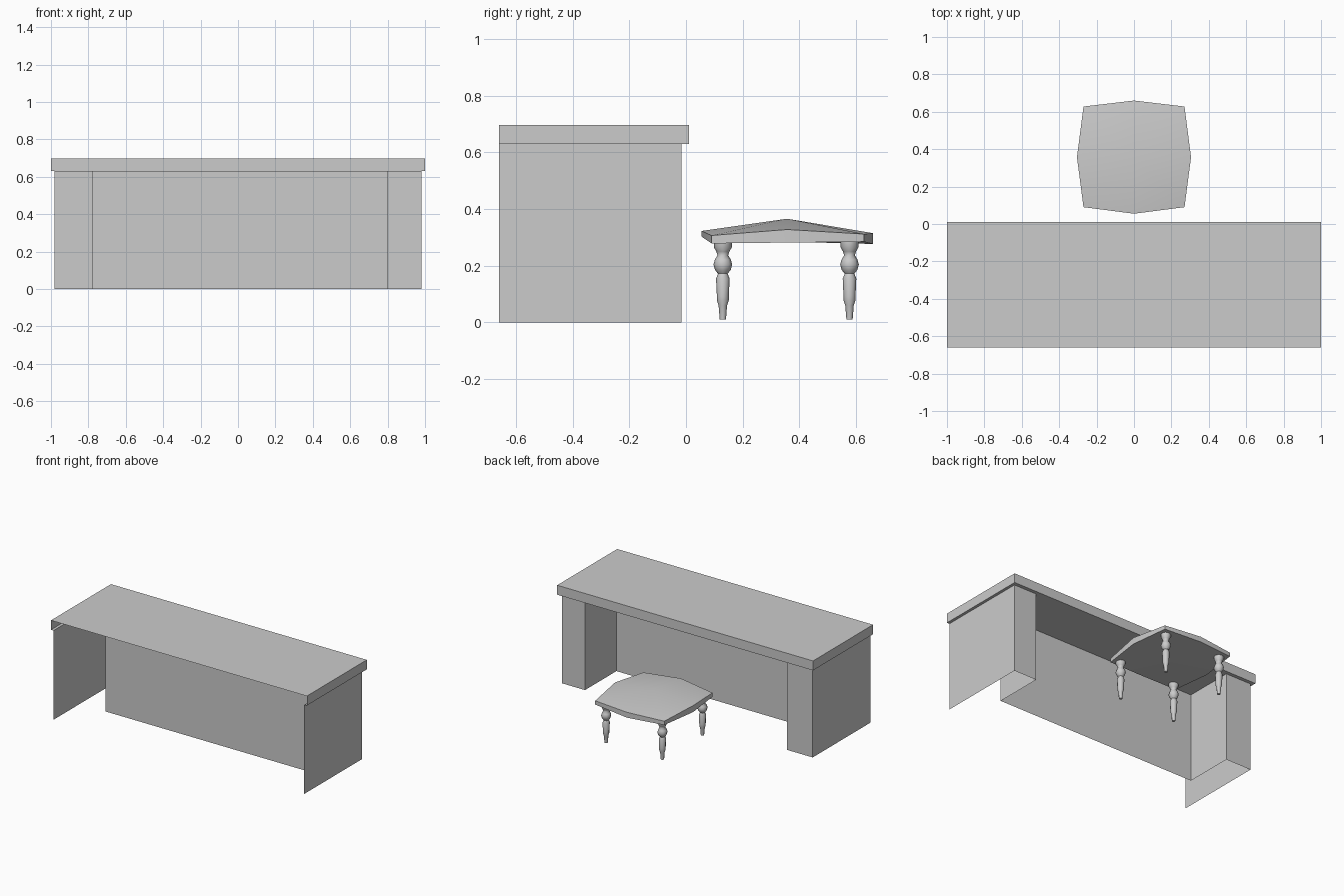
import bpy, math

if "Cube" in bpy.data.objects:
    bpy.data.objects.remove(bpy.data.objects["Cube"])


def make(name, verts, faces, smooth=None):
    mesh = bpy.data.meshes.new(name)
    mesh.from_pydata(verts, [], faces)
    mesh.update()
    obj = bpy.data.objects.new(name, mesh)
    bpy.context.collection.objects.link(obj)
    if smooth:
        bpy.ops.object.select_all(action='DESELECT')
        obj.select_set(True)
        bpy.context.view_layer.objects.active = obj
        bpy.ops.object.shade_smooth_by_angle(angle=math.radians(smooth))
    return obj


def wall_strip(path, z0, z1):
    """Vertical sheet along an open plan path."""
    n = len(path)
    verts = [(x, y, z0) for x, y in path] + [(x, y, z1) for x, y in path]
    faces = [(i, i + n, i + n + 1, i + 1) for i in range(n - 1)]
    return verts, faces


FRONT, RIM, UNDER, TOP = -0.66, 0.01, 0.63, 0.697

# Desk panels: one folded sheet, sides, pedestals and kneehole, open at the front
foot = [(-0.98, FRONT), (-0.98, -0.015), (-0.78, -0.015), (-0.78, -0.366),
        (0.80, -0.366), (0.80, -0.015), (0.98, -0.015), (0.98, FRONT)]
make("desk_panels", *wall_strip(foot, 0, UNDER))

# Desktop: top and rim on three sides, underside ending at the panels
outline = [(-1, FRONT), (-1, RIM), (1, RIM), (1, FRONT)]
verts, faces = wall_strip(outline, UNDER, TOP)
faces.append((7, 6, 5, 4))
make("desktop", verts, faces)
ring = outline + foot[::-1]
make("desktop_underside", [(x, y, UNDER) for x, y in ring], [tuple(range(len(ring)))])

# Stool seat: domed eight-sided cushion (x, y, lower z, upper z)
CY = 0.357
edge = [(-0.27, 0.09, 0.279, 0.307), (0, 0.055, 0.303, 0.323), (0.27, 0.09, 0.279, 0.307),
        (0.305, CY, 0.282, 0.328), (0.27, 0.628, 0.285, 0.312), (0, 0.66, 0.277, 0.315),
        (-0.27, 0.628, 0.285, 0.312), (-0.305, CY, 0.282, 0.328)]
verts = [(x, y, lo) for x, y, lo, hi in edge] + [(x, y, hi) for x, y, lo, hi in edge]
verts += [(0, CY, 0.285), (0, CY, 0.366)]
faces = []
for i in range(8):
    j = (i + 1) % 8
    faces.append((i, j, j + 8, i + 8))
for c in (0, 2, 4, 6):
    a, b = (c - 1) % 8, c + 1
    faces.append((17, a + 8, c + 8, b + 8))
    faces.append((16, b, c, a))
make("stool_seat", verts, faces, 40)

# Stool legs: turned profile (radius, z), eight sides
profile = [(0.011, 0.011), (0.015, 0.06), (0.021, 0.078), (0.021, 0.092), (0.024, 0.155),
           (0.017, 0.172), (0.028, 0.186), (0.033, 0.205), (0.028, 0.222), (0.019, 0.237),
           (0.023, 0.25), (0.032, 0.266), (0.032, 0.285)]
SIDES = 8


def leg(name, cx, cy):
    verts = [(cx + r * math.cos(2 * math.pi * k / SIDES), cy + r * math.sin(2 * math.pi * k / SIDES), z)
             for r, z in profile for k in range(SIDES)]
    faces = [(i * SIDES + k, i * SIDES + (k + 1) % SIDES,
              (i + 1) * SIDES + (k + 1) % SIDES, (i + 1) * SIDES + k)
             for i in range(len(profile) - 1) for k in range(SIDES)]
    faces.append(tuple(reversed(range(SIDES))))
    make(name, verts, faces, 50)


for side, x in (("left", -0.22), ("right", 0.22)):
    for end, y in (("front", 0.13), ("back", 0.577)):
        leg(f"stool_leg_{end}_{side}", x, y)
